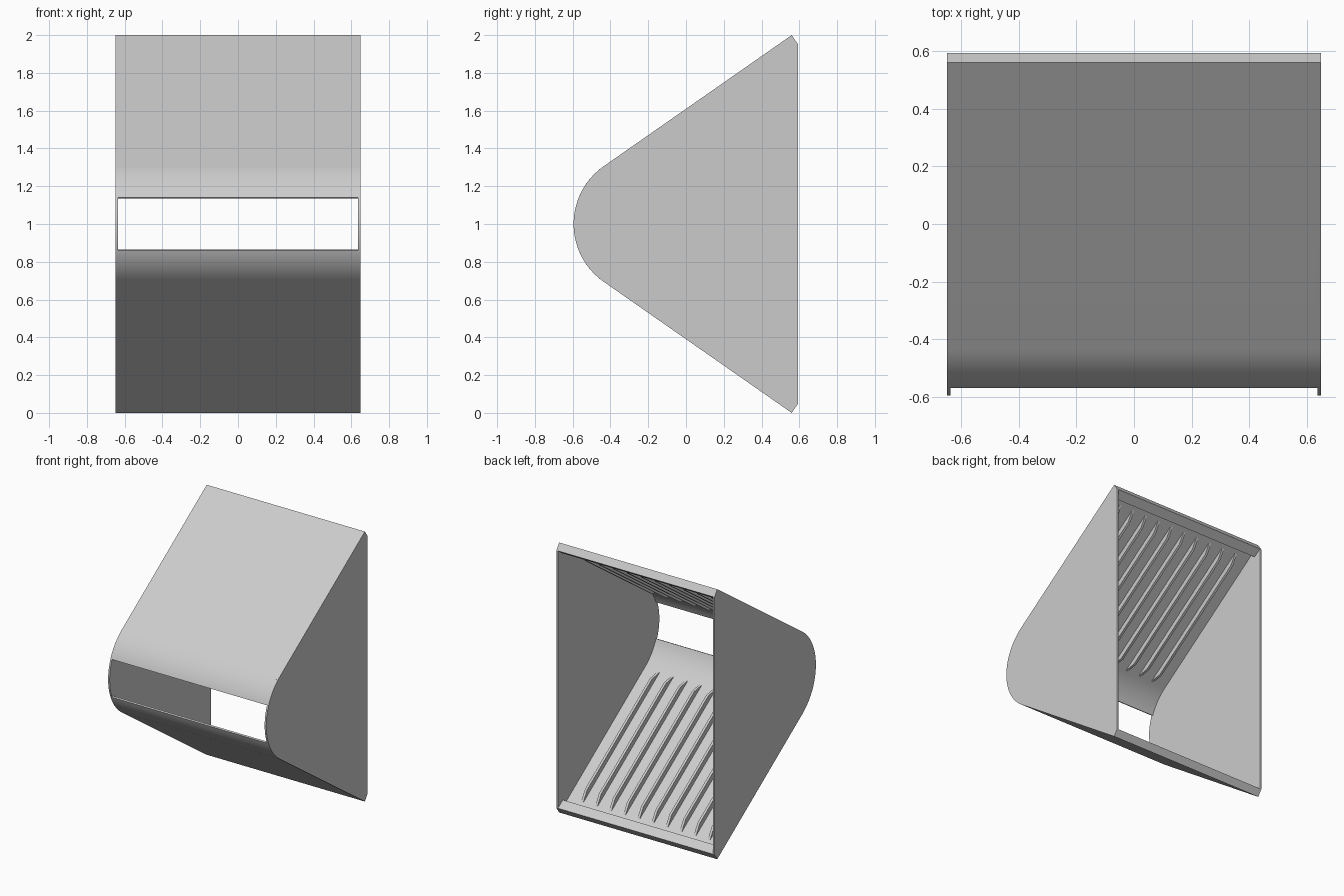
import bpy, bmesh
from math import sin, cos, asin, radians, pi

old = bpy.data.objects.get("Cube")
if old:
    bpy.data.objects.remove(old, do_unlink=True)

GREY = (0.6, 0.6, 0.6, 1)
mat = bpy.data.materials.new("light grey")
mat.use_nodes = True
mat.diffuse_color = GREY
mat.node_tree.nodes["Principled BSDF"].inputs["Base Color"].default_value = GREY

HALF = 0.648          # half width
WALL = 0.013          # sheet thickness
LIP = 0.057           # depth of the rear lip
LIP_LEN = 0.07
R = 0.373             # nose radius
CY = -0.222           # nose centre
A = radians(34.9)     # slope of the panels
LENGTH = 1.213        # straight panel length
SLOT = asin(0.14 / R) # half angle of the front slot
RIBS = 10


def slope(s, d):
    """Point on the upper panel: s back from the nose, d inward."""
    return (CY - (R - d) * sin(A) + s * cos(A),
            1 + (R - d) * cos(A) + s * sin(A))


def arc(r, start, end, n=16):
    """Nose arc; angles measured up from the front direction."""
    return [(CY - r * cos(start + (end - start) * i / n),
             1 + r * sin(start + (end - start) * i / n)) for i in range(n + 1)]


def flip(points):
    return [(y, 2 - z) for y, z in reversed(points)]


def prism(name, sections):
    """Extrude (outline, x0, x1) sections along x into one object."""
    bm = bmesh.new()
    for outline, x0, x1 in sections:
        face = bm.faces.new([bm.verts.new((x0, y, z)) for y, z in outline])
        ext = bmesh.ops.extrude_face_region(bm, geom=[face], use_keep_orig=True)
        moved = [g for g in ext["geom"] if isinstance(g, bmesh.types.BMVert)]
        bmesh.ops.translate(bm, verts=moved, vec=(x1 - x0, 0, 0))
    bmesh.ops.recalc_face_normals(bm, faces=bm.faces[:])
    mesh = bpy.data.meshes.new(name)
    bm.to_mesh(mesh)
    bm.free()
    mesh.materials.append(mat)
    ob = bpy.data.objects.new(name, mesh)
    bpy.context.collection.objects.link(ob)
    bpy.ops.object.select_all(action="DESELECT")
    ob.select_set(True)
    bpy.context.view_layer.objects.active = ob
    bpy.ops.object.shade_smooth_by_angle(angle=radians(25))
    return ob


TANGENT = pi / 2 - A
INNER = HALF - WALL

# Bent panels with a thick rear lip, above and below the front slot
panel = [slope(LENGTH, 0)] + arc(R, TANGENT, SLOT)
panel += arc(R - WALL, SLOT, TANGENT)
panel += [slope(LENGTH - LIP_LEN, WALL), slope(LENGTH - LIP_LEN, LIP),
          slope(LENGTH, LIP)]
prism("upper_panel", [(panel, -INNER, INNER)])
prism("lower_panel", [(flip(panel), -INNER, INNER)])

# Side walls
side = [slope(LENGTH, LIP), slope(LENGTH, 0)] + arc(R, TANGENT, -TANGENT, 40)
side += flip([slope(LENGTH, LIP), slope(LENGTH, 0)])
prism("left_wall", [(side, INNER, HALF)])
prism("right_wall", [(side, -HALF, -INNER)])

# Inner ribs with ramped ends
START, END, RAMP = 0.0, LENGTH - LIP_LEN - 0.035, 0.09
rib = [slope(START, WALL * 0.7), slope(START + RAMP, LIP - 0.006),
       slope(END - RAMP, LIP - 0.006), slope(END, WALL * 0.7)]
step = 2 * INNER / (RIBS + 1)
centres = [-INNER + step * (i + 1) for i in range(RIBS)]
for name, outline in (("upper_ribs", rib), ("lower_ribs", flip(rib))):
    prism(name, [(outline, x - 0.009, x + 0.009) for x in centres])
